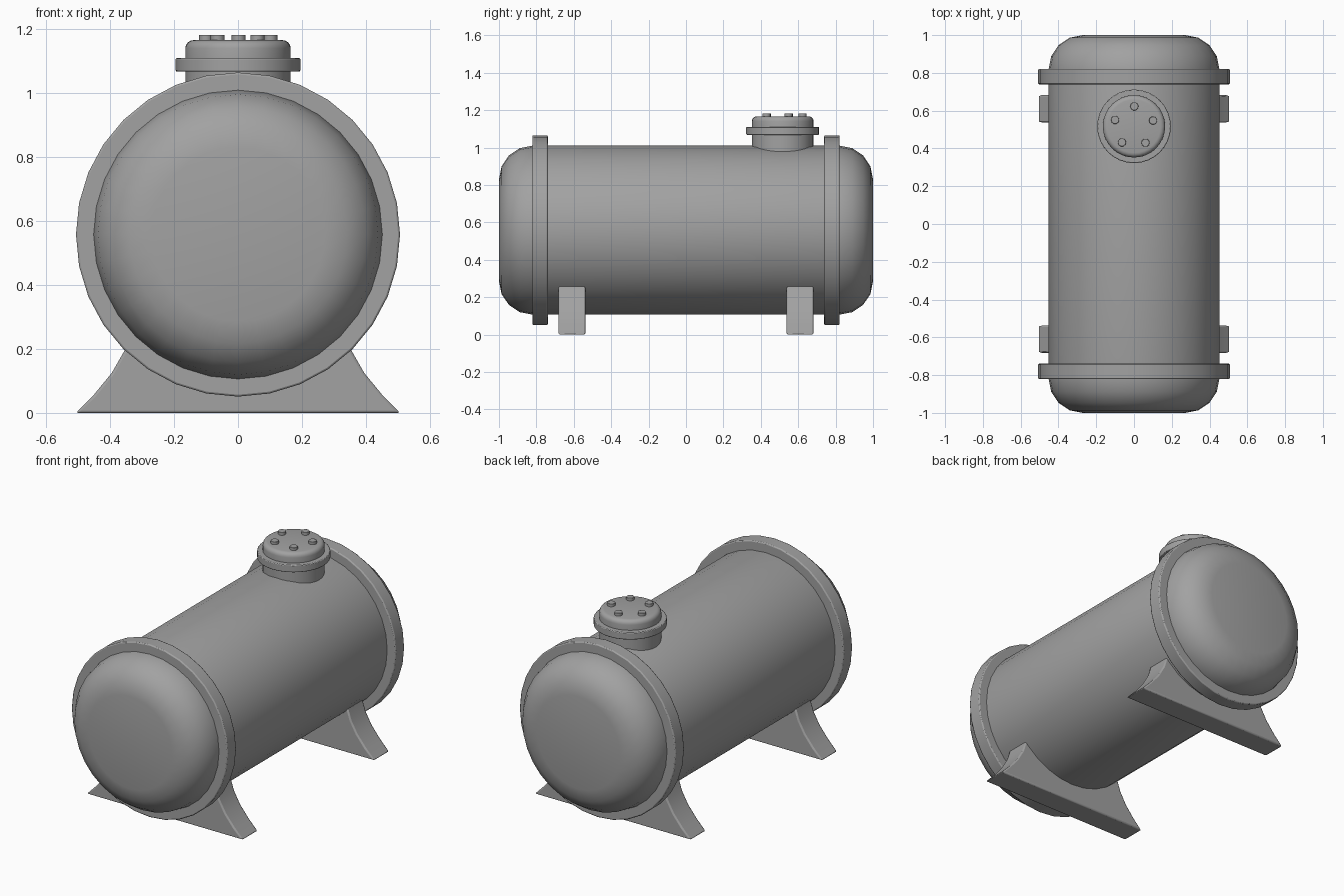
import bpy, bmesh, math
from mathutils import Vector

if "Cube" in bpy.data.objects:
    bpy.data.objects.remove(bpy.data.objects["Cube"])

TANK_Z, TANK_R = 0.558, 0.452
HATCH_Y = 0.517

# Dark grey paint shared by all parts
paint = bpy.data.materials.new("dark_grey_paint")
paint.diffuse_color = (0.36, 0.36, 0.36, 1)
paint.use_nodes = True
paint.node_tree.nodes["Principled BSDF"].inputs["Base Color"].default_value = paint.diffuse_color


def finish(name, bm, angle=40, bevel=0.0):
    bmesh.ops.recalc_face_normals(bm, faces=bm.faces)
    me = bpy.data.meshes.new(name)
    bm.to_mesh(me)
    bm.free()
    me.materials.append(paint)
    ob = bpy.data.objects.new(name, me)
    bpy.context.collection.objects.link(ob)
    if bevel:
        mod = ob.modifiers.new("bevel", 'BEVEL')
        mod.width, mod.segments, mod.limit_method = bevel, 2, 'ANGLE'
        mod.angle_limit = math.radians(50)
    bpy.ops.object.select_all(action='DESELECT')
    bpy.context.view_layer.objects.active = ob
    ob.select_set(True)
    bpy.ops.object.shade_smooth_by_angle(angle=math.radians(angle))
    return ob


def lathe(name, profile, centre, axis='Z', sides=32, closed=False, bevel=0.0):
    """Spin (radius, height) points about an axis; open profiles get capped."""
    bm = bmesh.new()
    rings = []
    for r, h in profile:
        ring = []
        for i in range(sides):
            a = math.tau * i / sides
            u, v = r * math.cos(a), r * math.sin(a)
            p = (u, v, h) if axis == 'Z' else (u, h, v)
            ring.append(bm.verts.new(Vector(p) + Vector(centre)))
        rings.append(ring)
    pairs = list(zip(rings, rings[1:])) + ([(rings[-1], rings[0])] if closed else [])
    for a, b in pairs:
        for i in range(sides):
            j = (i + 1) % sides
            bm.faces.new((a[i], a[j], b[j], b[i]))
    if not closed:
        bm.faces.new(rings[0])
        bm.faces.new(rings[-1])
    return finish(name, bm, bevel=bevel)


# Tank body with rounded ends
R = 0.18
arc = [(TANK_R - R + R * math.cos(a), 1 - R + R * math.sin(a))
       for a in [math.pi / 2 * k / 4 for k in range(5)]]
lathe("tank_body", [(r, -y) for r, y in reversed(arc)] + arc, (0, 0, TANK_Z), 'Y')

# Raised bands near both ends
for side, label in ((-1, "front"), (1, "back")):
    lathe(label + "_band", [(0.43, -0.041), (0.507, -0.041), (0.507, 0.041), (0.43, 0.041)],
          (0, side * 0.78, TANK_Z), 'Y', closed=True, bevel=0.006)

# Saddle feet: flared sides, top hugging the tank
flare = [(0.507, 0.0), (0.45, 0.058), (0.395, 0.125), (0.355, 0.195), (0.333, 0.262)]
cradle = []
for k in range(1, 12):
    a = math.radians(-42 - 96 * k / 12)
    cradle.append((0.44 * math.cos(a), TANK_Z + 0.44 * math.sin(a)))
outline = flare + cradle + [(-x, z) for x, z in reversed(flare)]
for side, label in ((-1, "front"), (1, "back")):
    bm = bmesh.new()
    face = bm.faces.new([bm.verts.new((x, side * 0.61 - 0.072, z)) for x, z in outline])
    ext = bmesh.ops.extrude_face_region(bm, geom=[face])
    bmesh.ops.translate(bm, vec=(0, 0.144, 0),
                        verts=[g for g in ext["geom"] if isinstance(g, bmesh.types.BMVert)])
    finish(label + "_saddle_foot", bm, bevel=0.008)

# Hatch neck, flange and lid
lathe("hatch_neck", [(0.165, 0.93), (0.165, 1.08)], (0, HATCH_Y, 0))
lathe("hatch_flange", [(0.195, 1.068), (0.195, 1.11)], (0, HATCH_Y, 0), bevel=0.004)
lid = [(0.165, 1.10)] + [(0.14 + 0.025 * math.cos(a), 1.141 + 0.025 * math.sin(a))
                         for a in [math.pi / 2 * k / 4 for k in range(5)]]
lathe("hatch_lid", lid, (0, HATCH_Y, 0))

# Lid bolts
for i in range(5):
    a = math.radians(89 + 72 * i)
    lathe(f"lid_bolt_{i + 1}", [(0.022, 1.155), (0.022, 1.183)],
          (0.106 * math.cos(a), HATCH_Y + 0.106 * math.sin(a), 0), sides=10, bevel=0.002)
